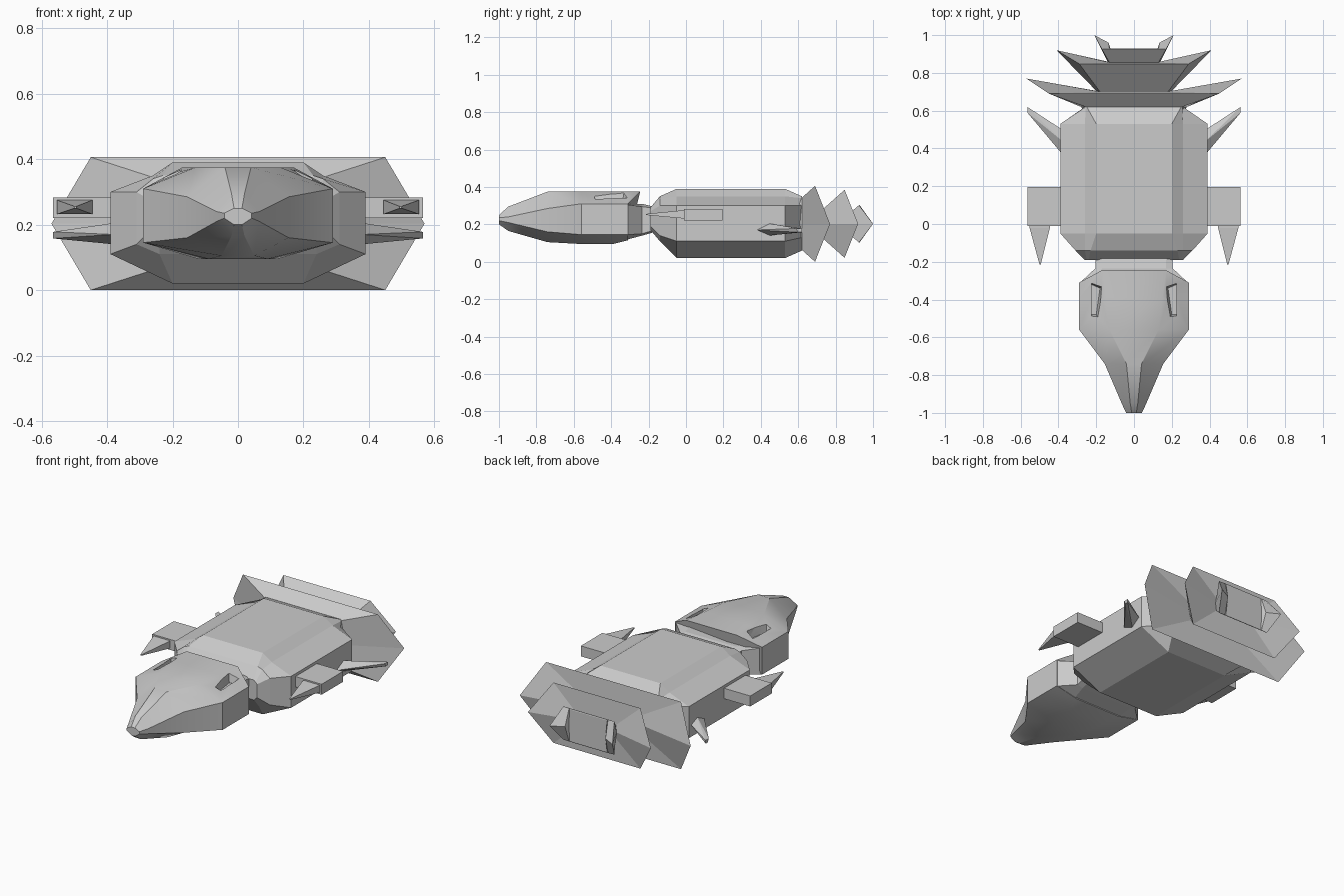
import bpy, bmesh
from math import radians

if "Cube" in bpy.data.objects:
    bpy.data.objects.remove(bpy.data.objects["Cube"])


def finish(name, bm):
    bmesh.ops.recalc_face_normals(bm, faces=bm.faces)
    me = bpy.data.meshes.new(name)
    bm.to_mesh(me)
    bm.free()
    ob = bpy.data.objects.new(name, me)
    bpy.context.collection.objects.link(ob)
    return ob


def loft(name, halves):
    """Skin rings given as right-hand half profiles, top to bottom."""
    bm = bmesh.new()
    rings = []
    for half in halves:
        pts = list(half) + [(-x, y, z) for x, y, z in reversed(half)]
        rings.append([bm.verts.new(p) for p in pts])
    n = len(rings[0])
    for a, b in zip(rings, rings[1:]):
        for i in range(n):
            j = (i + 1) % n
            bm.faces.new((a[i], a[j], b[j], b[i]))
    bm.faces.new(rings[0])
    bm.faces.new(rings[-1])
    return finish(name, bm)


def hull_pair(name, pts):
    """Convex solid mirrored to both sides."""
    bm = bmesh.new()
    for p in pts:
        bm.verts.new(p)
    bmesh.ops.convex_hull(bm, input=bm.verts)
    bmesh.ops.dissolve_limit(bm, angle_limit=radians(1), verts=bm.verts, edges=bm.edges)
    ob = finish(name, bm)
    ob.modifiers.new("mirror", 'MIRROR')
    return ob


def box(x0, x1, y0, y1, z0, z1):
    return [(x, y, z) for x in (x0, x1) for y in (y0, y1) for z in (z0, z1)]


def at(y, profile):
    return [(x, y, z) for x, z in profile]


# Main body with chamfered ends
full = [(.20, .39), (.26, .35), (.39, .30), (.39, .11), (.20, .02)]
loft("body", [
    at(-.19, [(.24, .29), (.25, .28), (.26, .27), (.26, .19), (.24, .17)]),
    at(-.14, [(.23, .35), (.26, .34), (.31, .30), (.31, .14), (.24, .11)]),
    at(-.05, full),
    at(.53, full),
    at(.62, [(.25, .35), (.255, .34), (.26, .30), (.26, .13), (.25, .06)]),
])

# Head, with the rear top edge overhanging the collar
head = loft("head", [
    at(-1.0, [(.012, .25), (.042, .235), (.042, .22), (.012, .20)]),
    at(-.95, [(.02, .295), (.065, .24), (.065, .21), (.02, .165)]),
    at(-.74, [(.04, .375), (.155, .285), (.155, .16), (.05, .105)]),
    at(-.56, [(.13, .375), (.29, .31), (.29, .145), (.09, .095)]),
    at(-.39, [(.15, .375), (.29, .31), (.29, .145), (.12, .095)]),
    [(.17, -.245, .375), (.29, -.31, .31), (.29, -.31, .145), (.15, -.31, .115)],
])

# Sunken eye notches in the head top
cutter = hull_pair("eye_cutter", [
    (.16, -.32, .45), (.17, -.52, .45), (.23, -.29, .45), (.23, -.52, .45),
    (.18, -.34, .315), (.20, -.48, .315), (.225, -.32, .315), (.225, -.48, .315)])
cutter.hide_render = True
cut = head.modifiers.new("eyes", 'BOOLEAN')
cut.operation = 'DIFFERENCE'
cut.solver = 'EXACT'
cut.object = cutter
bpy.context.view_layer.objects.active = head
head.select_set(True)
bpy.ops.object.modifier_apply(modifier="eyes")
bpy.data.objects.remove(cutter)
bpy.ops.object.shade_smooth_by_angle(angle=radians(30))

# Collar and neck
loft("neck", [
    at(-.32, [(.19, .31), (.285, .305), (.285, .145), (.16, .12)]),
    at(-.31, [(.19, .31), (.285, .305), (.285, .145), (.16, .12)]),
    at(-.235, [(.17, .31), (.205, .295), (.205, .15), (.17, .14)]),
    at(-.13, [(.17, .285), (.205, .28), (.205, .18), (.17, .17)]),
])


# Layered tail: each flare is a rim followed by a narrow waist
def tail_ring(w, y, h, ws, ys, zc=.203):
    return [(w, y, zc + h), (ws, ys, zc), (w, y, zc - h)]


loft("tail_flares", [
    tail_ring(.255, .60, .13, .27, .60),
    tail_ring(.255, .62, .14, .28, .62),
    tail_ring(.45, .69, .203, .57, .77),
    tail_ring(.18, .70, .05, .20, .705),
    tail_ring(.29, .848, .182, .41, .92),
    tail_ring(.13, .855, .04, .14, .86),
    tail_ring(.17, .925, .10, .21, 1.0),
    tail_ring(.13, .928, .10, .135, .96),
    tail_ring(.125, .93, .095, .13, .93),
])

# Side pods with forward spikes
hull_pair("side_pod", box(.37, .565, -.01, .195, .22, .283))
hull_pair("front_spike", box(.445, .553, -.02, 0, .232, .275)
          + box(.494, .50, -.215, -.21, .25, .256))

# Swept rear side spikes
hull_pair("rear_spike", [(.38, .37, .17), (.38, .44, .205), (.38, .50, .18), (.38, .44, .14),
                         (.565, .59, .178), (.565, .62, .178), (.565, .60, .158), (.565, .62, .158)])
